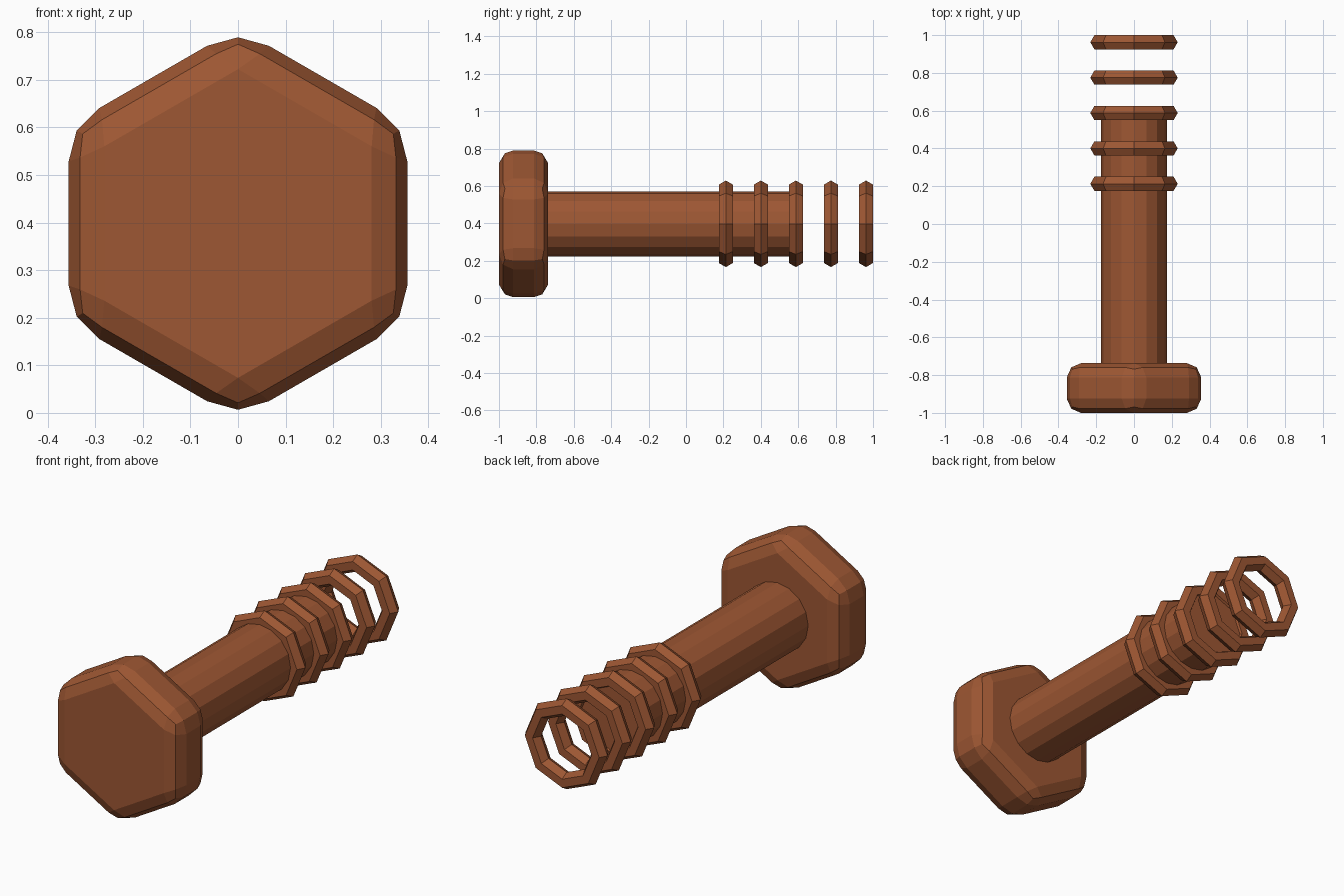
import bpy
import math

cube = bpy.data.objects.get("Cube")
if cube:
    bpy.data.objects.remove(cube, do_unlink=True)

AXIS_Z = 0.398          # height of the bolt axis
TURN = math.pi / 2      # lays parts along y

# Rusty metal shared by every part
rust = bpy.data.materials.new("rust_brown")
rust.use_nodes = True
colour = (0.34, 0.095, 0.033, 1)
rust.diffuse_color = colour
bsdf = rust.node_tree.nodes["Principled BSDF"]
bsdf.inputs["Base Color"].default_value = colour
bsdf.inputs["Roughness"].default_value = 0.8


def finish(name):
    obj = bpy.context.object
    obj.name = name
    obj.data.materials.append(rust)
    return obj


def rod(name, sides, radius, y0, y1):
    bpy.ops.mesh.primitive_cylinder_add(
        vertices=sides, radius=radius, depth=y1 - y0,
        location=(0, (y0 + y1) / 2, AXIS_Z), rotation=(TURN, 0, 0))
    return finish(name)


# Hexagonal head with rounded edges
head = rod("bolt_head", 6, 0.411, -1, -0.737)
bevel = head.modifiers.new("rounded_edges", "BEVEL")
bevel.width = 0.075
bevel.segments = 2

# Shaft
rod("shaft", 16, 0.174, -0.76, 0.615)

# Thread rings, the last two past the end of the shaft
for i in range(5):
    bpy.ops.mesh.primitive_torus_add(
        major_segments=8, minor_segments=6,
        major_radius=0.188, minor_radius=0.0433,
        location=(0, 0.213 + i * 0.1873, AXIS_Z), rotation=(TURN, 0, 0))
    finish(f"thread_ring_{i + 1}")
